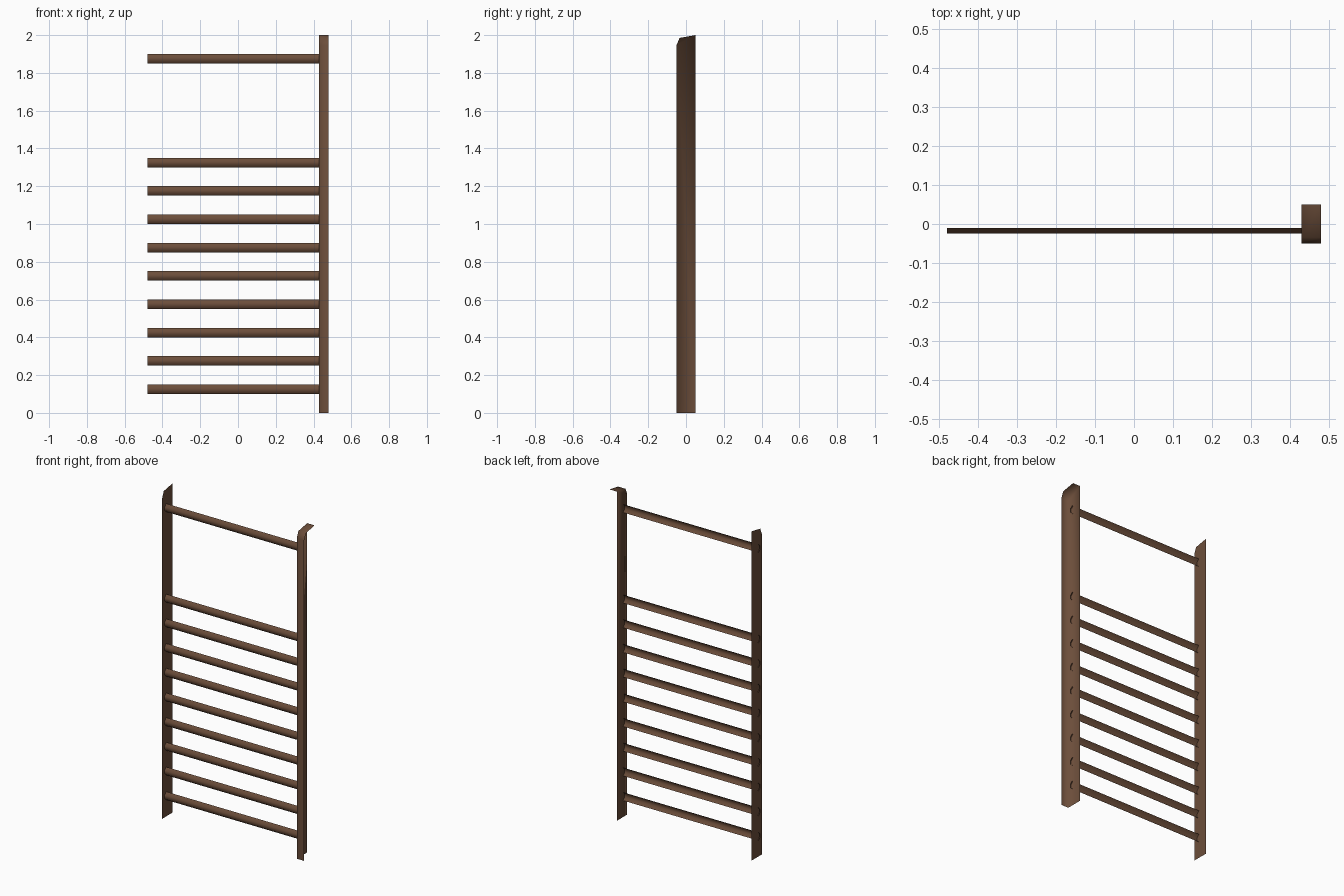
import bpy
import math

if "Cube" in bpy.data.objects:
    bpy.data.objects.remove(bpy.data.objects["Cube"])

wood = bpy.data.materials.new("dark_brown_wood")
wood.diffuse_color = (0.15, 0.076, 0.043, 1)
wood.use_nodes = True
wood.node_tree.nodes["Principled BSDF"].inputs["Base Color"].default_value = wood.diffuse_color


def make(name, verts, faces, smooth=True):
    me = bpy.data.meshes.new(name)
    me.from_pydata(verts, [], faces)
    me.materials.append(wood)
    for p in me.polygons:
        p.use_smooth = smooth
    ob = bpy.data.objects.new(name, me)
    bpy.context.collection.objects.link(ob)
    return ob


# side profile of a rail (y, z), with the sloped front top corner
PROFILE = [(-0.05, 0), (-0.05, 1.947), (-0.034, 1.985), (0.05, 2.0), (0.05, 0)]
n = len(PROFILE)

# right rail: open shell with inner side, front, slope and top
X_IN, X_OUT = 0.43, 0.48
verts = [(X_IN, y, z) for y, z in PROFILE] + [(X_OUT, y, z) for y, z in PROFILE[:4]]
faces = [tuple(range(n))]                                   # inner side
faces += [(i, n + i, n + i + 1, i + 1) for i in range(3)]   # front, slope, top
make("right_rail", verts, faces)

# left rail: a single thin panel facing inwards
X_LEFT = -0.475
make("left_rail", [(X_LEFT, y, z) for y, z in PROFILE], [tuple(reversed(range(n)))], False)

# rungs: the three front sides of an octagonal bar
R = 0.025 / math.cos(math.pi / 8)
ARC = [math.radians(a) for a in (-67.5, -22.5, 22.5, 67.5)]


def rung(name, z):
    v = [(x, -R * math.cos(a), z + R * math.sin(a)) for x in (-0.48, 0.436) for a in ARC]
    make(name, v, [(i, i + 4, i + 5, i + 1) for i in range(3)])


for i, z in enumerate([0.125 + 0.15 * k for k in range(9)] + [1.875]):
    rung(f"rung_{i + 1}", z)
